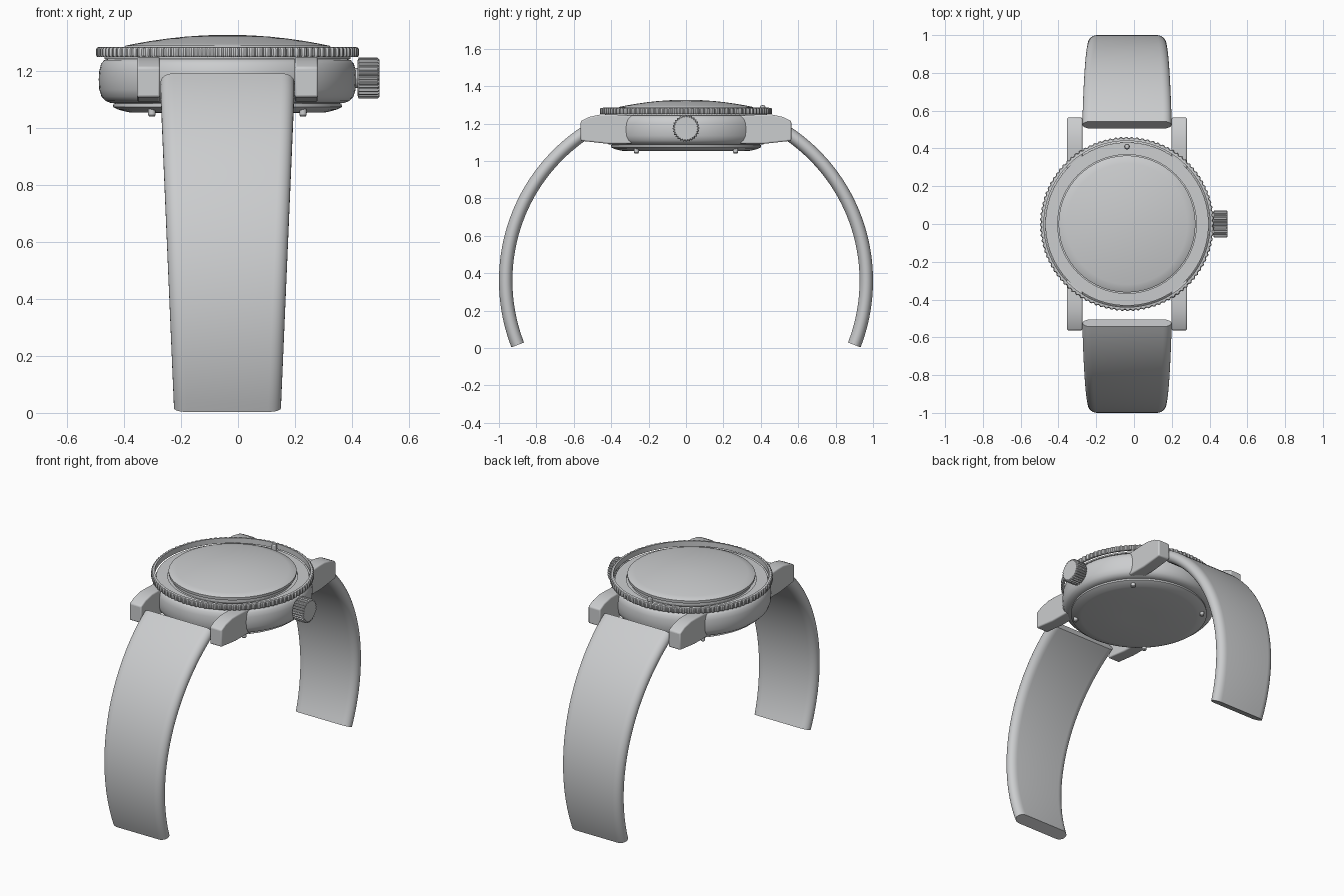
import bpy, bmesh, math
from mathutils import Matrix, Vector

cube = bpy.data.objects.get("Cube")
if cube:
    bpy.data.objects.remove(cube, do_unlink=True)

CX = -0.037          # axis of the watch head
grey = bpy.data.materials.new("satin grey")
grey.use_nodes = True
grey.diffuse_color = (0.6, 0.61, 0.62, 1)
grey.node_tree.nodes["Principled BSDF"].inputs["Base Color"].default_value = (0.6, 0.61, 0.62, 1)


def finish(name, bm, angle=30, bevel=0):
    """Turn a bmesh into a shaded object."""
    bmesh.ops.recalc_face_normals(bm, faces=bm.faces)
    mesh = bpy.data.meshes.new(name)
    bm.to_mesh(mesh)
    bm.free()
    mesh.materials.append(grey)
    obj = bpy.data.objects.new(name, mesh)
    bpy.context.collection.objects.link(obj)
    bpy.ops.object.select_all(action='DESELECT')
    obj.select_set(True)
    bpy.context.view_layer.objects.active = obj
    if bevel:
        mod = obj.modifiers.new("soft edges", 'BEVEL')
        mod.width, mod.segments = bevel, 3
        mod.limit_method = 'ANGLE'
    bpy.ops.object.shade_smooth_by_angle(angle=math.radians(angle))
    return obj


def loft(bm, rings, closed=False):
    """Skin closed rings of points; cap the ends unless the loft is closed."""
    rows = [[bm.verts.new(p) for p in ring] for ring in rings]
    n = len(rows[0])
    pairs = list(zip(rows, rows[1:])) + ([(rows[-1], rows[0])] if closed else [])
    for a, b in pairs:
        for i in range(n):
            j = (i + 1) % n
            bm.faces.new((a[i], a[j], b[j], b[i]))
    if not closed:
        bm.faces.new(rows[0])
        bm.faces.new(rows[-1])


def turn(name, profile, steps=96, knurl=0, closed=False, angle=30, matrix=None):
    """Revolve (radius, height) points; points at the rim can carry a knurl."""
    rim = max(r for r, z in profile) - 0.006
    rings = []
    for r, z in profile:
        ring = []
        for i in range(steps):
            a = math.tau * i / steps
            rr = r - (knurl if r > rim and i % 4 > 1 else 0)
            ring.append((rr * math.cos(a), rr * math.sin(a), z))
        rings.append(ring)
    bm = bmesh.new()
    loft(bm, rings, closed)
    bm.transform(matrix or Matrix.Translation((CX, 0, 0)))
    return finish(name, bm, angle)


# Case body with rounded shoulders
turn("case", [(0.385, 1.245), (0.417, 1.244), (0.433, 1.238), (0.444, 1.225),
              (0.45, 1.2), (0.452, 1.17), (0.45, 1.135), (0.442, 1.11),
              (0.428, 1.095), (0.41, 1.088), (0.38, 1.086)])

# Case back
turn("case_back", [(0.38, 1.09), (0.4, 1.086), (0.402, 1.074), (0.385, 1.065),
                   (0.355, 1.057), (0.34, 1.054), (0.1, 1.052)])

# Knurled rotating ring
turn("bezel_ring", [(0.44, 1.252), (0.458, 1.25), (0.461, 1.255), (0.461, 1.277),
                    (0.457, 1.283), (0.44, 1.285)], 400, 0.006, True)

# Flat insert inside the ring
turn("bezel_insert", [(0.367, 1.243), (0.432, 1.243), (0.432, 1.252), (0.367, 1.254)],
     closed=True)

# Marker pip
turn("marker_pip", [(0.015, 1.245), (0.015, 1.29), (0.011, 1.296), (0.004, 1.298)], 20,
     matrix=Matrix.Translation((CX, 0.41, 0)))

# Crystal seat and domed crystal
turn("crystal_seat", [(0.345, 1.24), (0.345, 1.272)])
dome = [(0.34, 1.268), (0.36, 1.268), (0.362, 1.285), (0.357, 1.289)]
dome += [(r, 1.327 - 0.038 * (r / 0.357) ** 2) for r in (0.32, 0.27, 0.21, 0.15, 0.09, 0.04, 0.01)]
turn("crystal", dome)

# Case back screws
for k in range(4):
    a = math.radians(45 + 90 * k)
    spot = Matrix.Translation((CX + 0.375 * math.cos(a), 0.375 * math.sin(a), 0))
    turn("back_screw_%d" % (k + 1), [(0.013, 1.075), (0.013, 1.045), (0.009, 1.04)], 16, matrix=spot)

# Crown and stem on the +x side
side = Matrix.Translation((0, 0, 1.175)) @ Matrix.Rotation(math.radians(90), 4, 'Y')
turn("crown", [(0.062, 0.42), (0.072, 0.424), (0.072, 0.49), (0.066, 0.496)], 112, 0.006, matrix=side)
turn("crown_stem", [(0.035, 0.39), (0.035, 0.425)], 32, matrix=side)

# Lugs: one side profile, extruded and repeated in four corners
lug = [(0.29, 1.243), (0.4, 1.249), (0.455, 1.249), (0.52, 1.235), (0.563, 1.213),
       (0.563, 1.108), (0.42, 1.092), (0.29, 1.092)]
for sx, x_name in ((1, "left"), (-1, "right")):
    for sy, y_name in ((-1, "front"), (1, "back")):
        bm = bmesh.new()
        loft(bm, [[(CX + sx * x, sy * y, z) for y, z in lug] for x in (0.236, 0.318)])
        finish("%s_%s_lug" % (y_name, x_name), bm, 35, 0.008)

# Strap halves: rounded section swept along an arc, tapering downwards
ARC, START, END, STEPS = 0.95, math.radians(57.5), math.radians(-21.2), 40
for sy, y_name in ((-1, "front"), (1, "back")):
    rings = []
    for s in range(STEPS + 1):
        a = START + (END - START) * s / STEPS
        out = Vector((0, sy * math.cos(a), math.sin(a)))
        centre = Vector((CX, sy * 0.014, 0.36)) + out * ARC
        half = 0.187 + 0.048 * min(1, max(0, centre.z / 1.12))
        ring = []
        for e in (1, -1):
            for k in range(13):
                t = math.radians(-90 + 15 * k)
                x = e * (half - 0.045 + 0.045 * math.cos(t))
                ring.append(centre + Vector((x, 0, 0)) + out * (e * 0.036 * math.sin(t)))
        rings.append(ring)
    bm = bmesh.new()
    loft(bm, rings)
    finish(y_name + "_strap", bm, 40)
